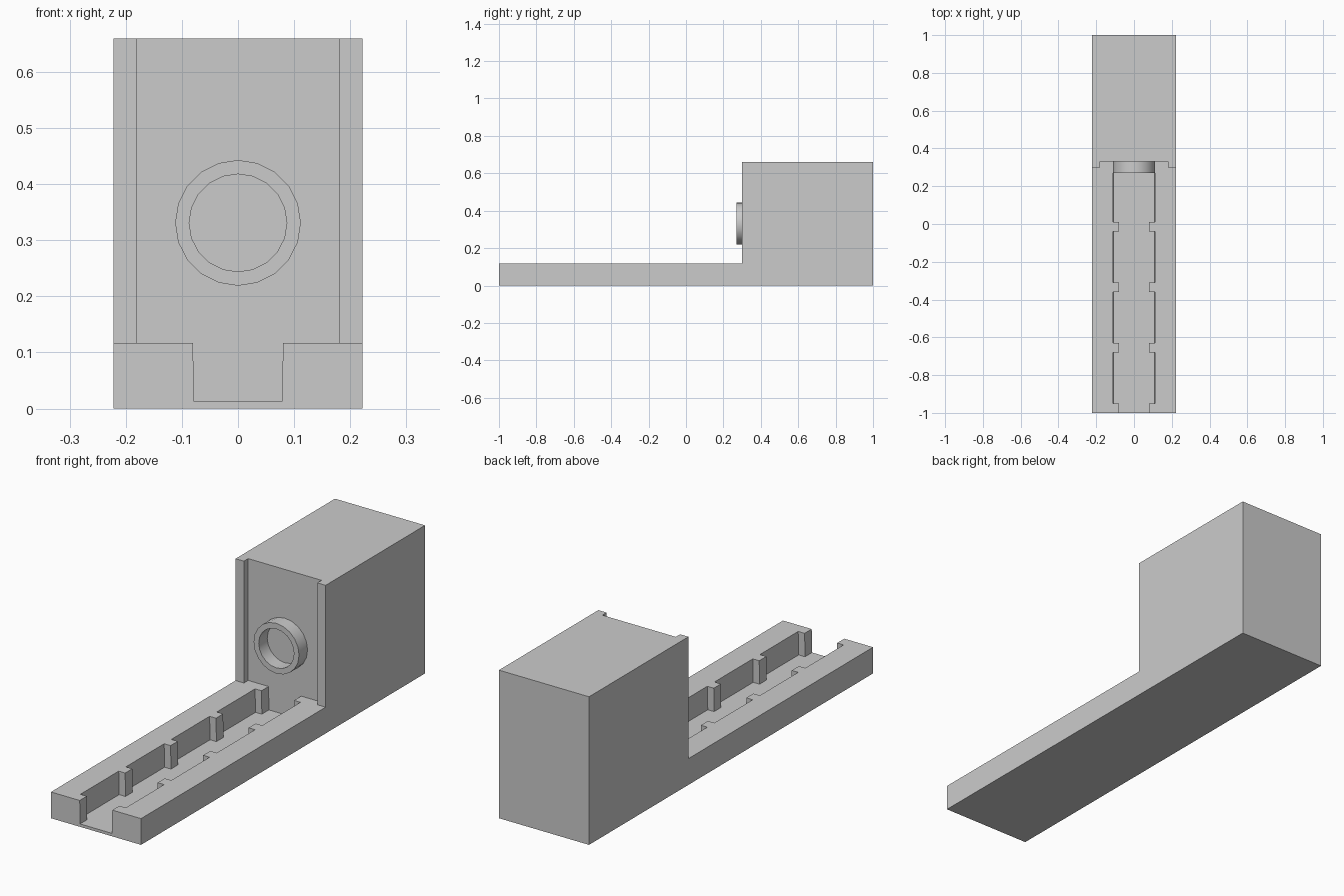
import bpy, bmesh
from math import tau
from mathutils import Matrix, Vector

if "Cube" in bpy.data.objects:
    bpy.data.objects.remove(bpy.data.objects["Cube"])

W, RAIL_Z, TOP_Z = 0.222, 0.117, 0.66
WALL_Y, BLOCK_Y = 0.33, 0.30
FLOOR_Z = 0.013


def add_object(name, bm):
    bmesh.ops.recalc_face_normals(bm, faces=bm.faces)
    mesh = bpy.data.meshes.new(name)
    bm.to_mesh(mesh)
    bm.free()
    obj = bpy.data.objects.new(name, mesh)
    bpy.context.collection.objects.link(obj)
    return obj


def prism(name, half_plan, z0, z1, taper=1.0):
    """Extrude a plan outline, given as its +x half and mirrored to -x."""
    plan = half_plan + [(-x, y) for x, y in reversed(half_plan)]
    bm = bmesh.new()
    base = bm.faces.new([bm.verts.new((x * taper, y, z0)) for x, y in plan])
    top = bmesh.ops.extrude_face_region(bm, geom=[base])["geom"]
    for v in (g for g in top if isinstance(g, bmesh.types.BMVert)):
        v.co = Vector((v.co.x / taper, v.co.y, z1))
    return add_object(name, bm)


def cut(target, cutter):
    mod = target.modifiers.new(cutter.name, 'BOOLEAN')
    mod.operation = 'DIFFERENCE'
    mod.solver = 'EXACT'
    mod.object = cutter
    cutter.hide_render = True
    cutter.hide_set(True)


# Body: full block, carved down to the low rail and tall housing
body = prism("body", [(W, -1), (W, 1)], 0, TOP_Z)

# Space above the rail, including the shallow recess in the housing front
clearance = prism("clearance_cutter",
                  [(0.4, -1.2), (0.4, BLOCK_Y), (0.181, BLOCK_Y), (0.181, WALL_Y)],
                  RAIL_Z, 1)
cut(body, clearance)

# Channel with five pairs of teeth left standing along its walls
WIDE, NARROW = 0.113, 0.081
outline = [(NARROW, -1.2)]
for i in range(5):
    y = -1 + 0.32 * i
    if i:
        outline += [(WIDE, y), (NARROW, y)]
    if i < 4:
        outline += [(NARROW, y + 0.05), (WIDE, y + 0.05)]
outline.append((NARROW, WALL_Y))
cut(body, prism("channel_cutter", outline, FLOOR_Z, 0.16, taper=0.97))

# Raised collar on the housing front: rectangle section spun about y
bm = bmesh.new()
section = [(0.087, 0.27), (0.112, 0.27), (0.112, 0.335), (0.087, 0.335)]
verts = [bm.verts.new((0, y, r)) for r, y in section]
edges = [bm.edges.new((verts[i], verts[(i + 1) % 4])) for i in range(4)]
bmesh.ops.spin(bm, geom=verts + edges, cent=(0, 0, 0), axis=(0, 1, 0),
               angle=tau, steps=20, use_merge=True)
bmesh.ops.remove_doubles(bm, verts=bm.verts, dist=1e-5)
bmesh.ops.transform(bm, matrix=Matrix.Translation((0, 0, 0.331)), verts=bm.verts)
collar = add_object("collar", bm)
bpy.context.view_layer.objects.active = collar
collar.select_set(True)
bpy.ops.object.shade_smooth_by_angle()
